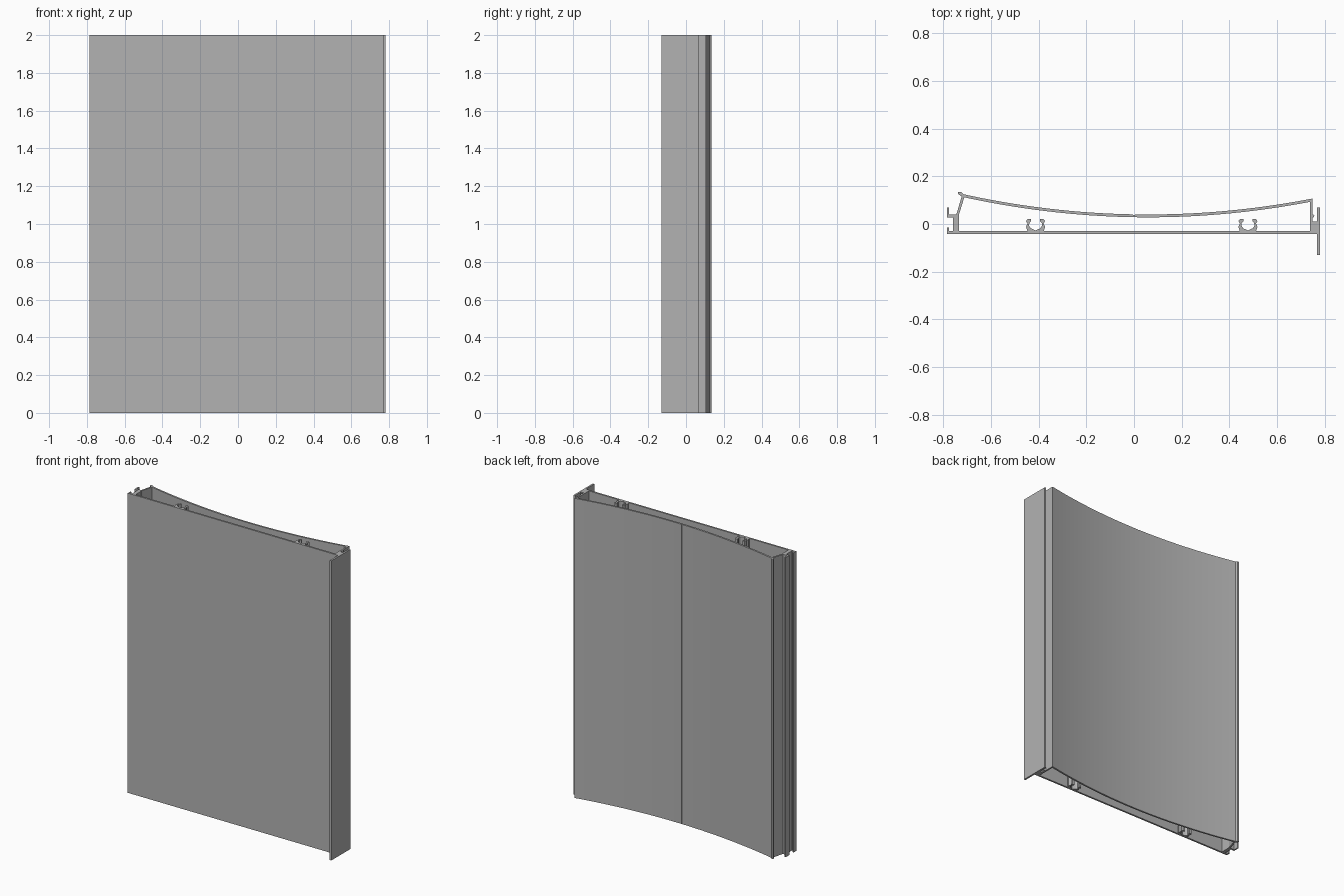
import bpy, bmesh, math

HEIGHT = 2.0

cube = bpy.data.objects.get("Cube")
if cube:
    bpy.data.objects.remove(cube, do_unlink=True)

grey = bpy.data.materials.new("aluminium grey")
grey.use_nodes = True
colour = (0.45, 0.45, 0.45, 1)
grey.diffuse_color = colour
grey.node_tree.nodes["Principled BSDF"].inputs["Base Color"].default_value = colour


def extrude(name, outline):
    """Extrude a closed plan outline to the full height."""
    bm = bmesh.new()
    face = bm.faces.new([bm.verts.new((x, y, 0)) for x, y in outline])
    result = bmesh.ops.extrude_face_region(bm, geom=[face])
    top = [g for g in result["geom"] if isinstance(g, bmesh.types.BMVert)]
    bmesh.ops.translate(bm, verts=top, vec=(0, 0, HEIGHT))
    bmesh.ops.recalc_face_normals(bm, faces=bm.faces)
    mesh = bpy.data.meshes.new(name)
    bm.to_mesh(mesh)
    bm.free()
    mesh.materials.append(grey)
    obj = bpy.data.objects.new(name, mesh)
    bpy.context.collection.objects.link(obj)
    return obj


def bar(name, x0, x1, y0, y1):
    return extrude(name, [(x0, y0), (x1, y0), (x1, y1), (x0, y1)])


def back_y(x):
    return 0.04 + 0.141 * (x - 0.06) ** 2


# Flat front plate
bar("front_plate", -0.785, 0.768, -0.042, -0.03)

# Curved back panel with a fine centre groove
X0, X1, THICK, STEPS = -0.722, 0.748, 0.012, 48
xs = [X0 + (X1 - X0) * i / STEPS for i in range(STEPS + 1)]
groove = [(-0.004, 0), (-0.003, 0.003), (0.003, 0.003), (0.004, 0)]
outer = [(x, back_y(x)) for x in xs if abs(x) > 0.006]
outer += [(x, back_y(x) - d) for x, d in groove]
outer.sort()
inner = [(x, back_y(x) - THICK) for x in reversed(xs)]
panel = extrude("curved_back_panel", outer + inner)
bpy.context.view_layer.objects.active = panel
panel.select_set(True)
bpy.ops.object.shade_smooth_by_angle(angle=math.radians(20))
panel.select_set(False)

# Right-side edge: sloping wall, lip and open channel
extrude("right_sloping_wall", [(-0.745, 0.04), (-0.734, 0.04), (-0.71, 0.118), (-0.722, 0.118)])
extrude("right_back_lip", [(-0.738, 0.126), (-0.722, 0.115), (-0.712, 0.118),
                           (-0.72, 0.13), (-0.724, 0.134), (-0.738, 0.134)])
bar("right_web", -0.76, -0.735, -0.03, 0.03)
bar("right_channel_shelf", -0.776, -0.734, 0.028, 0.04)
bar("right_channel_flange", -0.785, -0.776, 0.028, 0.07)
bar("right_channel_hook", -0.785, -0.776, -0.03, -0.014)

# Left-side edge: wall, block, long flange and small catch
bar("left_wall", 0.738, 0.748, -0.03, back_y(0.743) - 0.006)
bar("left_block", 0.748, 0.768, -0.03, 0.01)
bar("left_flange", 0.768, 0.78, -0.13, 0.07)
extrude("left_catch", [(0.748, 0.022), (0.757, 0.034), (0.748, 0.044)])

# Open screw channels inside
half = [(0.034, -0.03), (0.04, -0.012), (0.034, 0.002), (0.04, 0.012), (0.034, 0.02),
        (0.018, 0.02), (0.018, 0.012), (0.026, 0.004), (0.027, -0.008), (0.02, -0.018)]
boss = half + [(0, -0.027)] + [(-x, y) for x, y in reversed(half)]
for side, cx in (("right", -0.413), ("left", 0.478)):
    extrude(side + "_screw_channel", [(cx + x, y) for x, y in boss])
